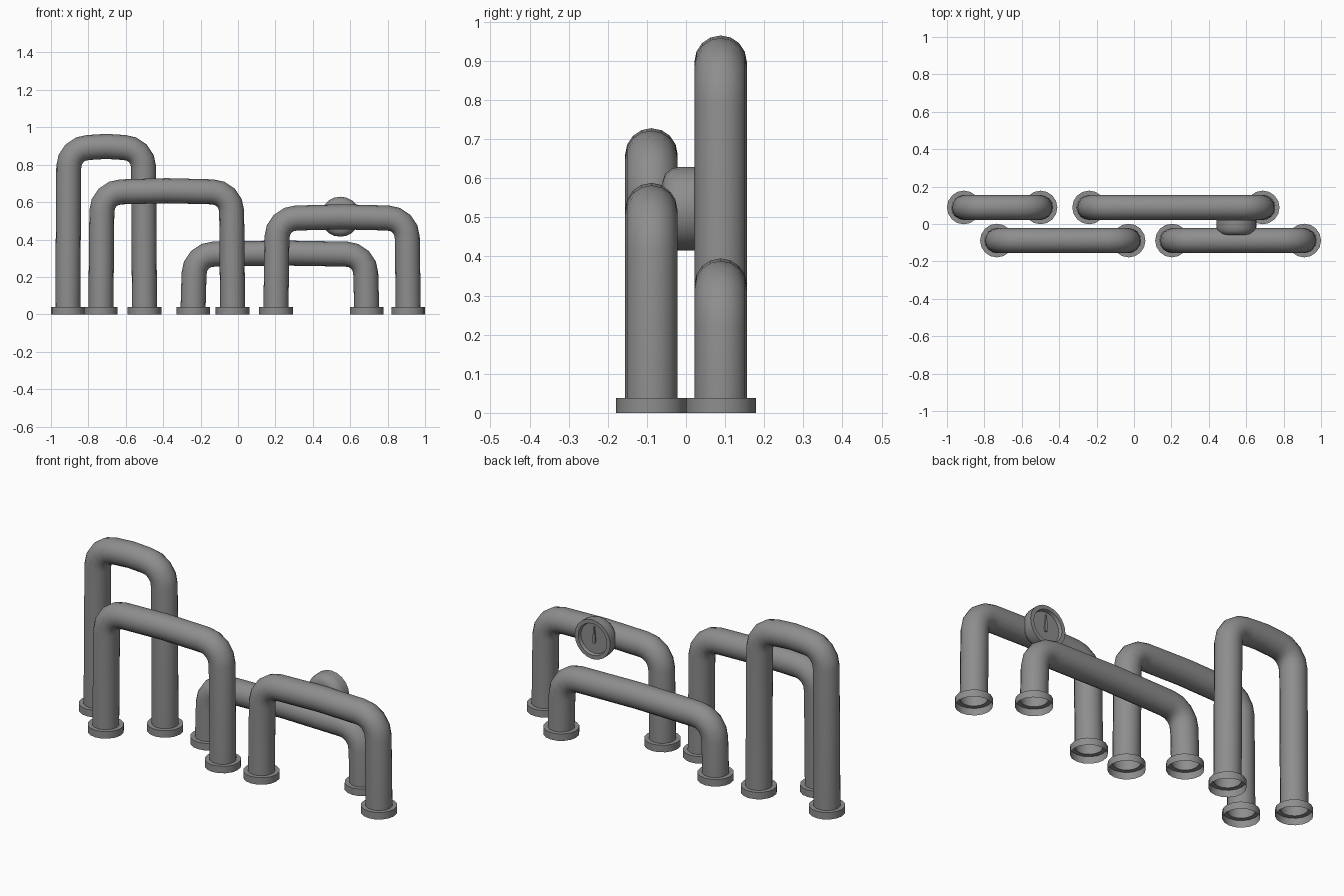
import bpy, bmesh, math
from mathutils import Vector

if "Cube" in bpy.data.objects:
    bpy.data.objects.remove(bpy.data.objects["Cube"])

SIDES = 16
R = 0.067        # pipe radius
FLANGE_R = 0.09
FLANGE_H = 0.038

# dark grey metal
metal = bpy.data.materials.new("dark_grey")
metal.diffuse_color = (0.27, 0.27, 0.27, 1)
metal.use_nodes = True
metal.node_tree.nodes["Principled BSDF"].inputs["Base Color"].default_value = metal.diffuse_color


def finish(name, bm, angle=35):
    bmesh.ops.recalc_face_normals(bm, faces=bm.faces)
    me = bpy.data.meshes.new(name)
    bm.to_mesh(me)
    bm.free()
    me.materials.append(metal)
    ob = bpy.data.objects.new(name, me)
    bpy.context.collection.objects.link(ob)
    bpy.ops.object.select_all(action='DESELECT')
    ob.select_set(True)
    bpy.context.view_layer.objects.active = ob
    bpy.ops.object.shade_smooth_by_angle(angle=math.radians(angle))
    return ob


def skin(bm, rings):
    for a, b in zip(rings, rings[1:]):
        n = len(a)
        for i in range(n):
            bm.faces.new((a[i], a[(i + 1) % n], b[(i + 1) % n], b[i]))


def half_path(half, top):
    # left half of an arch around x = 0: leg, rounded bend, slightly crowned top
    z = top - R
    bend, lean = 0.105, 0.005
    cx, cz = -half + lean + bend, z - 0.006 - bend
    pts = [(-half, FLANGE_H)]
    for i in range(5):
        a = math.pi - i * math.pi / 8
        pts.append((cx + bend * math.cos(a), cz + bend * math.sin(a)))
    return pts, (0, z)


def pipe(name, x0, x1, y, top):
    left, mid = half_path((x1 - x0) / 2, top)
    path = left + [mid] + [(-x, z) for x, z in reversed(left)]
    path = [Vector((x + (x0 + x1) / 2, y, z)) for x, z in path]
    bm = bmesh.new()
    angles = [2 * math.pi * i / SIDES for i in range(SIDES)]

    def ring(c, n, r):
        return [bm.verts.new(c + n * r * math.cos(a) + Vector((0, r * math.sin(a), 0)))
                for a in angles]

    rings = []
    last = len(path) - 1
    for i, p in enumerate(path):
        if i in (0, last):
            n = Vector((-1 if i == 0 else 1, 0, 0))
        else:
            t = (p - path[i - 1]).normalized() + (path[i + 1] - p).normalized()
            t.normalize()
            n = Vector((-t.z, 0, t.x))
        rings.append(ring(p, n, R))
    # open-bottomed flange at each foot
    for end, sx in ((0, -1), (last, 1)):
        n = Vector((sx, 0, 0))
        base = path[end].copy()
        base.z = 0
        skin(bm, [rings[end], ring(path[end], n, FLANGE_R), ring(base, n, FLANGE_R)])
    skin(bm, rings)
    finish(name, bm)


pipe("tall_pipe", -0.91, -0.5, 0.0885, 0.965)
pipe("medium_pipe", -0.733, -0.029, -0.0885, 0.728)
pipe("low_pipe", -0.24, 0.688, 0.0885, 0.395)
pipe("right_pipe", 0.203, 0.91, -0.0885, 0.588)

# gauge body, lathed about the y axis with a recessed dial facing the back
GX, GZ = 0.547, 0.522
profile = [(0.07, -0.06), (0.09, -0.053), (0.102, -0.038), (0.107, -0.018),
           (0.107, 0.022), (0.086, 0.022), (0.082, 0.004)]
bm = bmesh.new()
rings = [[bm.verts.new((GX + r * math.cos(2 * math.pi * i / 20), y,
                        GZ + r * math.sin(2 * math.pi * i / 20)))
          for i in range(20)] for r, y in profile]
skin(bm, rings)
bm.faces.new(rings[0])
bm.faces.new(rings[-1])
finish("gauge", bm)

# gauge needle, a thin tapered wedge
bm = bmesh.new()
shape = [(-0.006, -0.025), (0.006, -0.025), (0.009, -0.01), (0.002, 0.065),
         (-0.002, 0.065), (-0.009, -0.01)]
needle = [[bm.verts.new((GX + x, y, GZ + z)) for x, z in shape] for y in (0.003, 0.011)]
skin(bm, needle)
for loop in needle:
    bm.faces.new(loop)
finish("gauge_needle", bm, 20)
